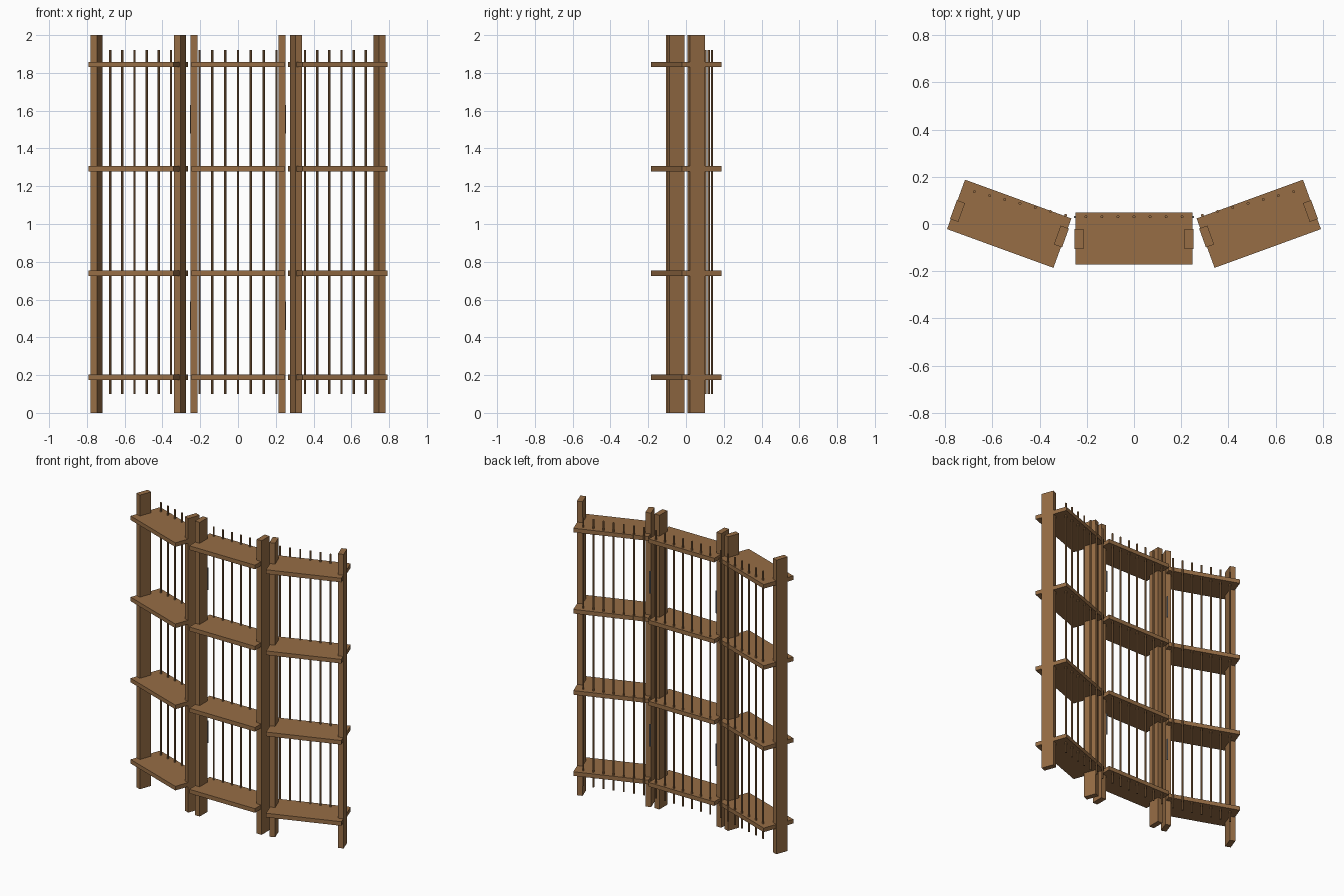
import bpy
from math import radians

cube = bpy.data.objects.get("Cube")
if cube:
    bpy.data.objects.remove(cube, do_unlink=True)


def material(name, color):
    m = bpy.data.materials.new(name)
    m.use_nodes = True
    m.diffuse_color = color
    m.node_tree.nodes["Principled BSDF"].inputs["Base Color"].default_value = color
    return m


wood = material("brown wood", (0.31, 0.155, 0.06, 1))
metal = material("grey metal", (0.27, 0.28, 0.30, 1))


def box(name, loc, size, angle=0):
    bpy.ops.mesh.primitive_cube_add(size=1, location=loc, rotation=(0, 0, radians(angle)))
    ob = bpy.context.object
    ob.name = name
    ob.scale = size
    ob.data.materials.append(wood)


def rod(name, x, y, z0, z1, radius, mat):
    bpy.ops.mesh.primitive_cylinder_add(vertices=12, radius=radius, depth=z1 - z0,
                                        location=(x, y, (z0 + z1) / 2))
    ob = bpy.context.object
    ob.name = name
    ob.data.materials.append(mat)
    bpy.ops.object.shade_smooth_by_angle()


SHELF_Z = [0.188 + 0.552 * i for i in range(4)]
POST = (0.037, 0.085, 2)

# centre bay
for z in SHELF_Z:
    box("centre_shelf", (0, -0.061, z), (0.494, 0.22, 0.028))
for i in range(-3, 4):
    rod("centre_rod", i * 0.068, 0.031, 0.1, 1.92, 0.006, wood)

for s, side in ((1, "left"), (-1, "right")):
    box(side + "_centre_post", (s * 0.233, -0.063, 1), POST)
    # hinge pins between the bays
    for z in (0.44, 1.48):
        rod(side + "_hinge", s * 0.25, 0.03, z, z + 0.15, 0.005, metal)
    # angled side bay
    for z in SHELF_Z:
        box(side + "_shelf", (s * 0.529, 0.001, z), (0.48, 0.223, 0.028), s * 20)
    box(side + "_inner_post", (s * 0.308, -0.053, 1), POST, s * 20)
    box(side + "_outer_post", (s * 0.748, 0.055, 1), POST, s * 20)
    for i in range(7):
        rod(side + "_rod", s * (0.29 + 0.0645 * i), 0.037 + 0.0167 * i, 0.1, 1.92, 0.006, wood)
